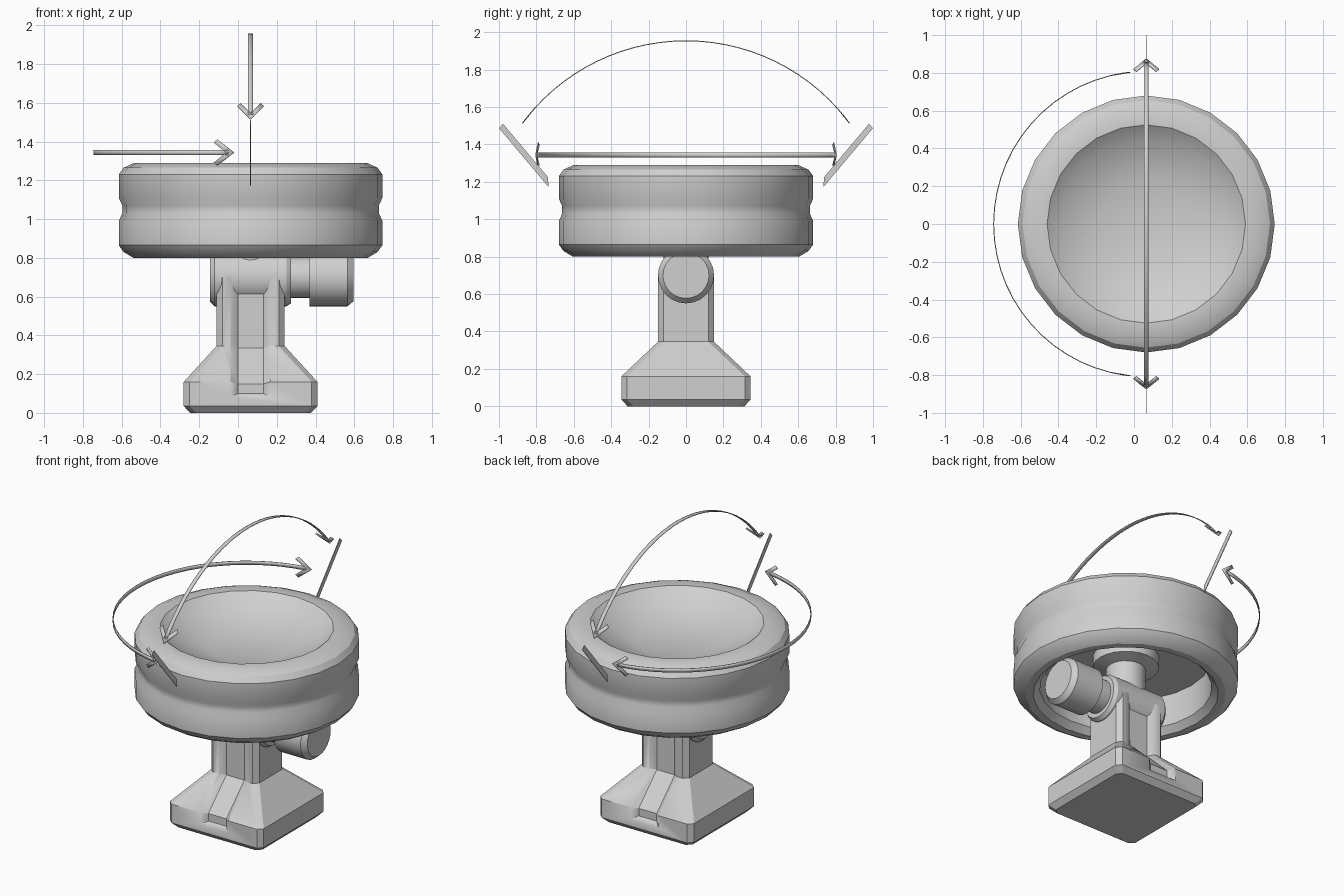
import bpy, bmesh, math
from mathutils import Vector, Matrix

if "Cube" in bpy.data.objects:
    bpy.data.objects.remove(bpy.data.objects["Cube"])

CX = 0.065  # x of the main axis
grey = bpy.data.materials.new("plain grey")
grey.diffuse_color = (0.63, 0.63, 0.63, 1)
grey.use_nodes = True
grey.node_tree.nodes["Principled BSDF"].inputs["Base Color"].default_value = grey.diffuse_color


def finish(name, bm, angle=30):
    bmesh.ops.remove_doubles(bm, verts=bm.verts, dist=1e-5)
    bmesh.ops.recalc_face_normals(bm, faces=bm.faces)
    me = bpy.data.meshes.new(name)
    bm.to_mesh(me)
    bm.free()
    me.materials.append(grey)
    me.shade_smooth()
    me.set_sharp_from_angle(angle=math.radians(angle))
    ob = bpy.data.objects.new(name, me)
    bpy.context.collection.objects.link(ob)
    return ob


def loft(bm, rings, capped=True):
    """Skin a list of closed rings of points."""
    loops = [[bm.verts.new(p) for p in r] for r in rings]
    n = len(loops[0])
    for a, b in zip(loops, loops[1:]):
        for i in range(n):
            j = (i + 1) % n
            bm.faces.new((a[i], a[j], b[j], b[i]))
    if capped:
        bm.faces.new(loops[0])
        bm.faces.new(loops[-1])


def lathe(name, profile, n, along_x=None):
    """Turn (radius, height) pairs about z, or about x at height along_x."""
    bm = bmesh.new()
    rings = []
    for r, h in profile:
        ring = []
        for i in range(n):
            a = 2 * math.pi * i / n
            c, s = r * math.cos(a), r * math.sin(a)
            ring.append((CX + c, s, h) if along_x is None else (h, c, along_x + s))
        rings.append(ring)
    loft(bm, rings)
    return finish(name, bm)


# Dish: grooved rim, shallow bowl on top, hollow underneath
lathe("dish", [
    (0.52, 1.05), (0.52, 0.84), (0.56, 0.80), (0.605, 0.80), (0.655, 0.83),
    (0.68, 0.865), (0.68, 0.99), (0.662, 1.03), (0.662, 1.07), (0.68, 1.11),
    (0.68, 1.23), (0.655, 1.265), (0.60, 1.29), (0.525, 1.29),
    (0.455, 1.235), (0.236, 1.158)], 24)

# Mount between the dish and the hinge
lathe("dish_mount", [(0.12, 0.78), (0.12, 0.96), (0.20, 0.98), (0.20, 1.06)], 24)

# Hinge barrel, neck and clamping knob, all along x
lathe("hinge_barrel", [(0.125, -0.145), (0.15, -0.12), (0.15, 0.25),
                       (0.135, 0.273)], 24, 0.70)
lathe("knob_neck", [(0.108, 0.26), (0.108, 0.38)], 24, 0.70)
lathe("knob", [(0.15, 0.37), (0.15, 0.565), (0.123, 0.597)], 24, 0.70)


# Stand: chamfered foot tapering into a column
def chamfered(z, hx, hy, c=0.03):
    return [(CX + x, y, z) for x, y in (
        (hx, -hy + c), (hx, hy - c), (hx - c, hy), (c - hx, hy),
        (-hx, hy - c), (-hx, c - hy), (c - hx, -hy), (hx - c, -hy))]


bm = bmesh.new()
loft(bm, [chamfered(*l) for l in (
    (0, 0.312, 0.312), (0.035, 0.345, 0.345), (0.16, 0.345, 0.345),
    (0.345, 0.176, 0.15), (0.70, 0.176, 0.15))])
stand = finish("stand", bm, 20)

# Channel with sloped sides, cut into the front and back of the stand
floor = [(0.31, 0.10), (0.31, 0.15), (0.12, 0.335), (0.12, 0.80)]
outer = [(0.38, 0.06), (0.38, 0.17), (0.18, 0.355), (0.18, 0.82)]
bm = bmesh.new()
for side in (-1, 1):
    loft(bm, [[(CX - 0.066, side * f[0], f[1]), (CX + 0.066, side * f[0], f[1]),
               (CX + 0.14, side * o[0], o[1]), (CX - 0.14, side * o[0], o[1])]
              for f, o in zip(floor, outer)])
cutter = finish("channel_cutter", bm)
cutter.hide_render = True
cutter.hide_viewport = True
cut = stand.modifiers.new("channels", 'BOOLEAN')
cut.operation = 'DIFFERENCE'
cut.solver = 'EXACT'
cut.object = cutter


# Double-headed arrows: thin ribbons bent round an arc
def arrow(name, radius, half_angle, place):
    """place(angle, width) gives a point; angle 0 is the middle of the arc."""
    bm = bmesh.new()
    quad = lambda pts: bm.faces.new([bm.verts.new(place(*p)) for p in pts])
    w, n = 0.0125, 28
    end = half_angle - 0.03 / radius
    for i in range(n):
        a, b = (end * (2 * k / n - 1) for k in (i, i + 1))
        quad([(a, -w), (b, -w), (b, w), (a, w)])
    for e in (-1, 1):
        for s in (-1, 1):
            quad([(e * (half_angle - d / radius), s * h) for d, h in
                  ((0, 0), (0.088, 0.068), (0.108, 0.052), (0.042, 0))])
    ob = finish(name, bm)
    mod = ob.modifiers.new("thickness", 'SOLIDIFY')
    mod.thickness = 0.005
    mod.offset = 0


arrow("turn_arrow", 0.808, math.radians(84), lambda a, w: (
    CX - 0.808 * math.cos(a), 0.808 * math.sin(a), 1.343 + w))
arrow("tilt_arrow", 1.088, math.radians(53.5), lambda a, w: (
    CX + w, 1.088 * math.sin(a), 0.866 + 1.088 * math.cos(a)))

# Tilt limit markers: thin slanted strips on both sides
for side, label in ((-1, "front"), (1, "back")):
    bm = bmesh.new()
    loft(bm, [[(CX + t, side * y, z) for y, z in
               ((1.0, 1.487), (0.978, 1.51), (0.738, 1.225), (0.735, 1.172))]
              for t in (-0.002, 0.002)])
    finish(label + "_limit_marker", bm)
